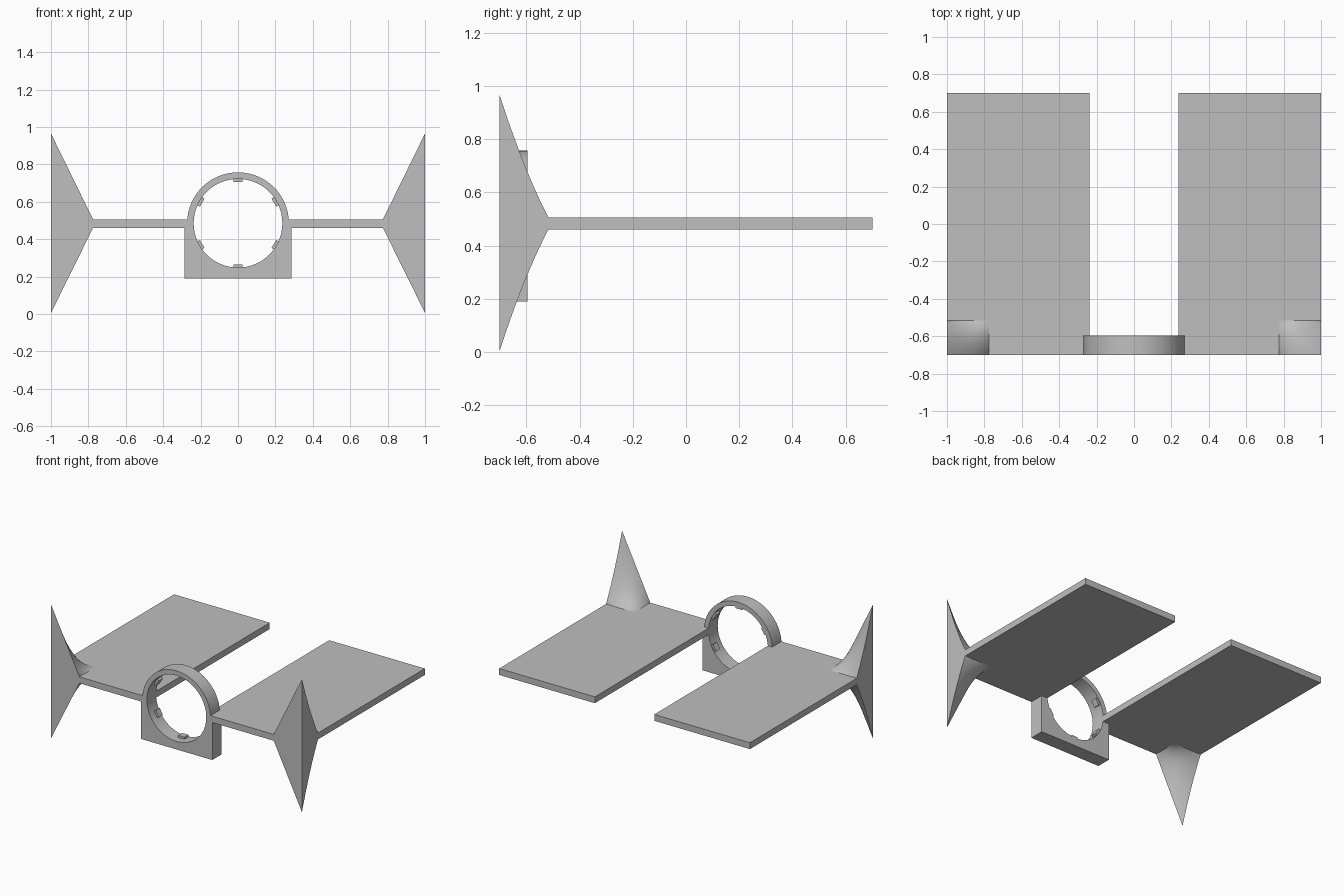
import bpy
import bmesh
import math
from mathutils import Matrix

cube = bpy.data.objects.get("Cube")
if cube:
    bpy.data.objects.remove(cube, do_unlink=True)

GREY = (0.52, 0.52, 0.52, 1)
grey = bpy.data.materials.new("plain_grey")
grey.use_nodes = True
grey.diffuse_color = GREY
grey.node_tree.nodes["Principled BSDF"].inputs["Base Color"].default_value = GREY

FRONT, BACK = -0.70, 0.70
PLATE_TOP, PLATE_BOTTOM = 0.506, 0.46
RING_Z, HOLE_R, RING_R = 0.485, 0.237, 0.272
RING_DEPTH = 0.105


def add_object(name, bm, mirrored=False):
    bmesh.ops.recalc_face_normals(bm, faces=bm.faces)
    mesh = bpy.data.meshes.new(name)
    bm.to_mesh(mesh)
    bm.free()
    mesh.materials.append(grey)
    obj = bpy.data.objects.new(name, mesh)
    bpy.context.collection.objects.link(obj)
    if mirrored:
        obj.modifiers.new("mirror", "MIRROR").use_axis = (True, False, False)
    return obj


def smooth(obj):
    bpy.ops.object.select_all(action="DESELECT")
    obj.select_set(True)
    bpy.context.view_layer.objects.active = obj
    bpy.ops.object.shade_smooth_by_angle(angle=math.radians(30))


def add_box(bm, low, high, turn=Matrix()):
    size = [b - a for a, b in zip(low, high)]
    mid = [(a + b) / 2 for a, b in zip(low, high)]
    bmesh.ops.create_cube(bm, size=1, matrix=turn @ Matrix.Translation(mid) @ Matrix.Diagonal((*size, 1)))


def arc(radius, start, end, count):
    steps = [start + (end - start) * i / count for i in range(count + 1)]
    return [(radius * math.cos(a), radius * math.sin(a)) for a in steps]


# Wing plates
bm = bmesh.new()
add_box(bm, (HOLE_R, FRONT, PLATE_BOTTOM), (1, BACK, PLATE_TOP))
add_object("wing_plates", bm, mirrored=True)

# Flared tip fins: straight across the front, hollowing into the plate behind
N = 16
bm = bmesh.new()


def fin_sheet(base, height):
    rows = []
    for i in range(N + 1):
        u = i / N
        row = []
        for j in range(N + 1):
            v = j / N
            rise = height * (1 - u) * (1 - v) * (1 - 0.23 * v)
            row.append(bm.verts.new((1 - 0.225 * u, FRONT + 0.183 * v, base + rise)))
        rows.append(row)
    for i in range(N):
        for j in range(N):
            bm.faces.new((rows[i][j], rows[i + 1][j], rows[i + 1][j + 1], rows[i][j + 1]))
    edge = [rows[i][0] for i in range(N)] + [rows[N][j] for j in range(N)]
    edge += [rows[N - i][N] for i in range(N)] + [rows[0][N - j] for j in range(N)]
    return edge


upper = fin_sheet(PLATE_TOP, 0.459)
lower = fin_sheet(PLATE_BOTTOM, -0.455)
for k in range(len(upper)):
    n = (k + 1) % len(upper)
    bm.faces.new((upper[k], upper[n], lower[n], lower[k]))
smooth(add_object("tip_fins", bm, mirrored=True))

# Ring mount: arch on a square foot, pierced by a round hole
foot_top, foot_bottom, foot_half = PLATE_BOTTOM - RING_Z, 0.19 - RING_Z, 0.285
dip = math.asin(foot_top / RING_R)
outline = arc(RING_R, dip, math.pi - dip, 48)
outline += [(-foot_half, foot_top), (-foot_half, foot_bottom),
            (foot_half, foot_bottom), (foot_half, foot_top)]
hole = arc(HOLE_R, 0, 2 * math.pi, 72)[:-1]
curve = bpy.data.curves.new("ring_profile", "CURVE")
curve.dimensions = "2D"
curve.fill_mode = "BOTH"
curve.extrude = RING_DEPTH / 2
for points in (outline, hole):
    spline = curve.splines.new("POLY")
    spline.points.add(len(points) - 1)
    for p, (x, y) in zip(spline.points, points):
        p.co = (x, y, 0, 1)
    spline.use_cyclic_u = True
helper = bpy.data.objects.new("ring_profile", curve)
bpy.context.collection.objects.link(helper)
bpy.context.view_layer.update()
bm = bmesh.new()
bm.from_mesh(helper.to_mesh())
helper.to_mesh_clear()
bpy.data.objects.remove(helper, do_unlink=True)
bmesh.ops.remove_doubles(bm, verts=bm.verts, dist=0.0001)
place = Matrix.Translation((0, FRONT + RING_DEPTH / 2, RING_Z)) @ Matrix.Rotation(math.pi / 2, 4, "X")
bmesh.ops.transform(bm, matrix=place, verts=bm.verts)
smooth(add_object("ring_mount", bm))

# Six small retaining tabs inside the ring
bm = bmesh.new()
for k in range(6):
    turn = Matrix.Translation((0, 0, RING_Z)) @ Matrix.Rotation(k * math.pi / 3, 4, "Y")
    add_box(bm, (-0.025, -0.645, 0.221), (0.025, -0.6, 0.243), turn)
add_object("ring_tabs", bm)
